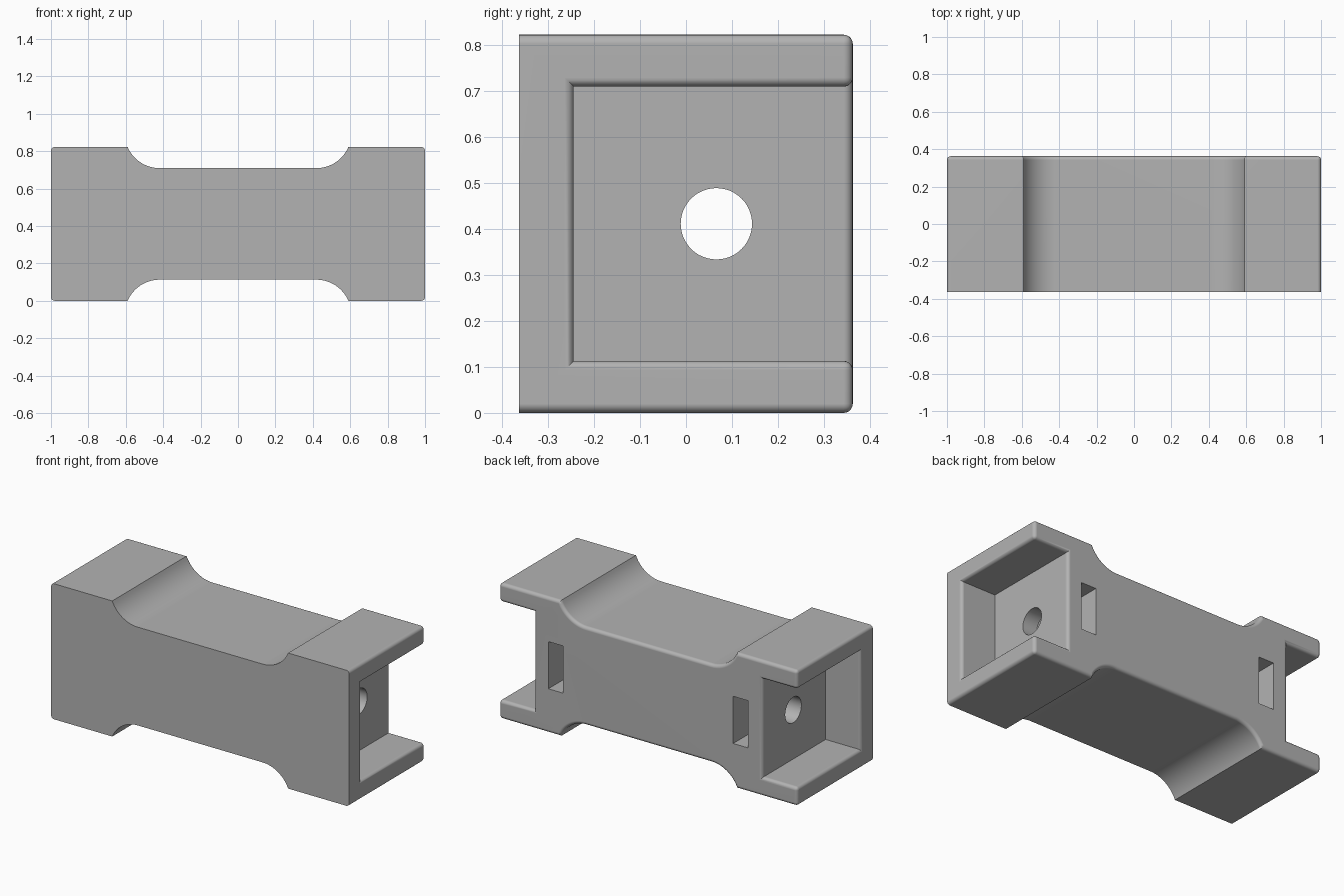
import bpy, bmesh, math

if "Cube" in bpy.data.objects:
    bpy.data.objects.remove(bpy.data.objects["Cube"], do_unlink=True)

HEIGHT, HALF_Y = 0.822, 0.3625
MID = HEIGHT / 2
WAIST = 0.298            # half height of the middle
STEP, ARC_R = 0.59, 0.186
ROUND = 0.02

grey = bpy.data.materials.new("plain grey")
grey.use_nodes = True
GREY = (0.45, 0.45, 0.45, 1)
grey.diffuse_color = GREY
grey.node_tree.nodes["Principled BSDF"].inputs["Base Color"].default_value = GREY


def to_object(bm, name):
    bmesh.ops.recalc_face_normals(bm, faces=bm.faces)
    mesh = bpy.data.meshes.new(name)
    bm.to_mesh(mesh)
    bm.free()
    obj = bpy.data.objects.new(name, mesh)
    obj.data.materials.append(grey)
    bpy.context.scene.collection.objects.link(obj)
    return obj


def box(name, x0, x1, y0, y1, half_z):
    bm = bmesh.new()
    bmesh.ops.create_cube(bm, size=1)
    for v in bm.verts:
        v.co.x = x0 if v.co.x < 0 else x1
        v.co.y = y0 if v.co.y < 0 else y1
        v.co.z = MID + math.copysign(half_z, v.co.z)
    return to_object(bm, name)


def cut(target, cutter):
    cutter.hide_render = True
    bpy.context.view_layer.objects.active = target
    mod = target.modifiers.new("cut", 'BOOLEAN')
    mod.operation = 'DIFFERENCE'
    mod.solver = 'EXACT'
    mod.object = cutter
    bpy.ops.object.modifier_apply(modifier=mod.name)
    bpy.data.objects.remove(cutter, do_unlink=True)


# Waisted block: one quarter of the outline, mirrored around the centre
sweep = math.acos((ARC_R - (MID - WAIST)) / ARC_R)
arc_x = STEP - ARC_R * math.sin(sweep)
quarter = [(1, MID)]
for i in range(13):
    a = sweep * (1 - i / 12)
    quarter.append((arc_x + ARC_R * math.sin(a), WAIST + ARC_R * (1 - math.cos(a))))
half = quarter + [(-x, z) for x, z in reversed(quarter)]
outline = half + [(x, -z) for x, z in reversed(half)]

bm = bmesh.new()
face = bm.faces.new([bm.verts.new((x, -HALF_Y, MID + z)) for x, z in outline])
new = bmesh.ops.extrude_face_region(bm, geom=[face])["geom"]
bmesh.ops.translate(bm, vec=(0, 2 * HALF_Y, 0),
                    verts=[g for g in new if isinstance(g, bmesh.types.BMVert)])
body = to_object(bm, "connector_body")

# End pockets, open to the end and the back
for s in (-1, 1):
    cut(body, box("pocket_cutter", s * 0.766, s * 1.2, -0.244, 0.6, WAIST))

# Round the outer edges and pocket rims, leaving the front and step edges sharp
bm = bmesh.new()
bm.from_mesh(body.data)
bmesh.ops.dissolve_limit(bm, angle_limit=0.01, verts=bm.verts, edges=bm.edges)


def is_rounded(e):
    if len(e.link_faces) != 2 or e.calc_face_angle_signed() < 0.9:
        return False
    if all(v.co.y < -HALF_Y + 0.001 for v in e.verts):
        return False
    return not all(abs(abs(v.co.x) - STEP) < 0.001 for v in e.verts)


bmesh.ops.bevel(bm, geom=[e for e in bm.edges if is_rounded(e)], offset=ROUND,
                offset_type='OFFSET', segments=5, profile=0.5,
                affect='EDGES', clamp_overlap=False)
bm.to_mesh(body.data)
bm.free()

# Nut slots from the back
for s in (-1, 1):
    cut(body, box("slot_cutter", s * 0.57, s * 0.67, -0.08, 0.6, 0.143))

# Long bolt hole through both ends
bpy.ops.mesh.primitive_cylinder_add(vertices=48, radius=0.0775, depth=3,
                                    location=(0, 0.066, MID),
                                    rotation=(0, math.pi / 2, 0))
cut(body, bpy.context.object)

# Smooth curves, crisp flats
bpy.ops.object.select_all(action='DESELECT')
body.select_set(True)
bpy.context.view_layer.objects.active = body
bpy.ops.object.shade_smooth_by_angle(angle=math.radians(30))
weighted = body.modifiers.new("even shading", 'WEIGHTED_NORMAL')
weighted.keep_sharp = True
